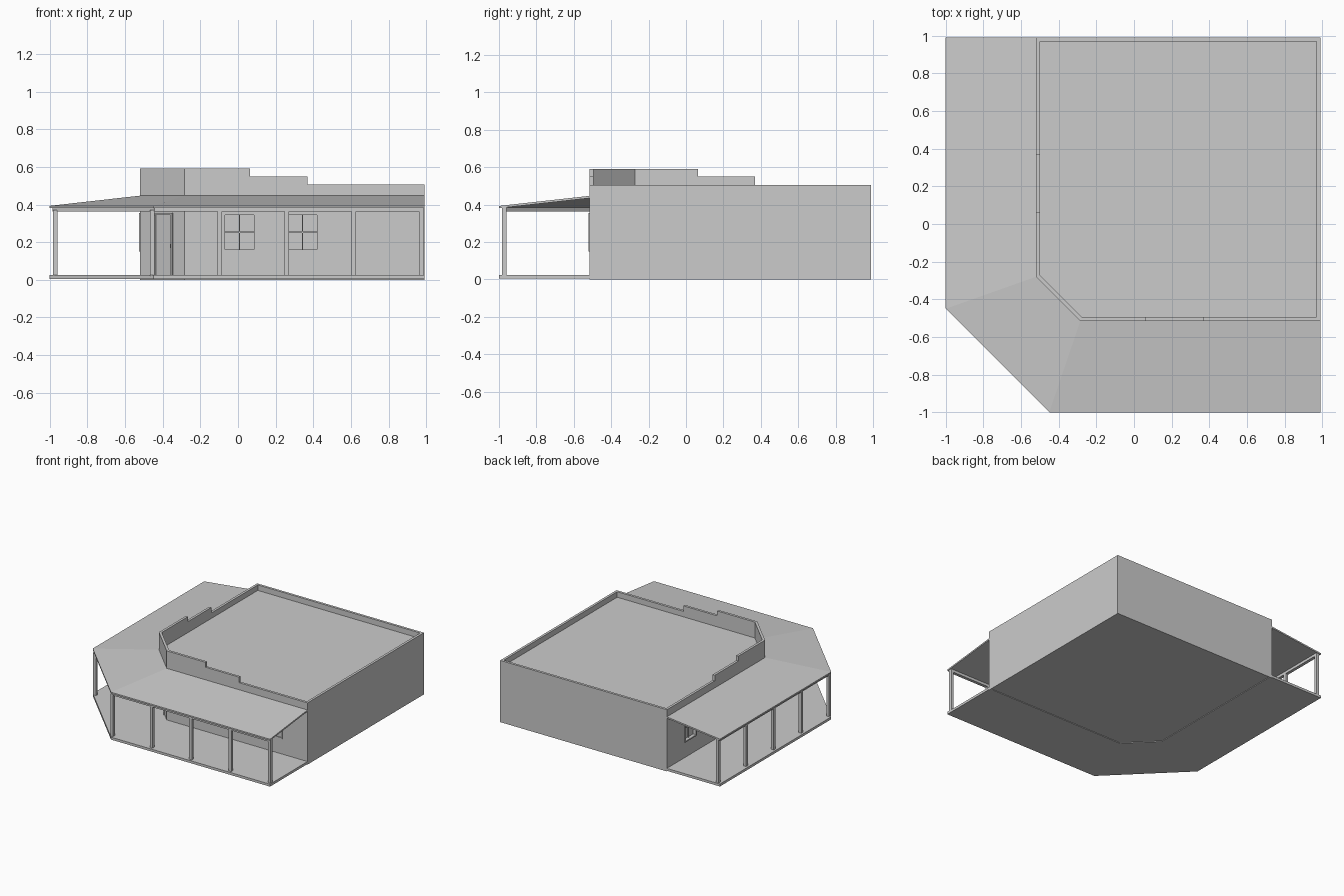
import bpy, bmesh, math
from mathutils import Vector, Matrix

cube = bpy.data.objects.get("Cube")
if cube:
    bpy.data.objects.remove(cube)

mat = bpy.data.materials.new("light grey")
mat.use_nodes = True
GREY = (0.6, 0.6, 0.6, 1)
mat.diffuse_color = GREY
mat.node_tree.nodes["Principled BSDF"].inputs["Base Color"].default_value = GREY


def finish(name, bm):
    bmesh.ops.recalc_face_normals(bm, faces=bm.faces[:])
    mesh = bpy.data.meshes.new(name)
    bm.to_mesh(mesh)
    bm.free()
    mesh.materials.append(mat)
    obj = bpy.data.objects.new(name, mesh)
    bpy.context.scene.collection.objects.link(obj)
    return obj


def prism(name, outline, z0, z1):
    bm = bmesh.new()
    low = [bm.verts.new((x, y, z0)) for x, y in outline]
    high = [bm.verts.new((x, y, z1)) for x, y in outline]
    bm.faces.new(low)
    bm.faces.new(high)
    for i in range(len(low)):
        j = (i + 1) % len(low)
        bm.faces.new((low[i], low[j], high[j], high[i]))
    return finish(name, bm)


def strip(name, outer, inner, z_outer, z_inner, thick, closed=False):
    """Band between two matching paths, with a thickness below it."""
    bm = bmesh.new()
    rows = [[bm.verts.new((x, y, z - d)) for x, y in path]
            for path, z, d in ((outer, z_outer, 0), (inner, z_inner, 0),
                               (inner, z_inner, thick), (outer, z_outer, thick))]
    n = len(outer)
    for i in range(n if closed else n - 1):
        j = (i + 1) % n
        for a in range(4):
            r, s = rows[a], rows[(a + 1) % 4]
            bm.faces.new((r[i], r[j], s[j], s[i]))
    if not closed:
        for i in (0, n - 1):
            bm.faces.new([r[i] for r in rows])
    return finish(name, bm)


def box(name, frame, x0, x1, d0, d1, z0, z1):
    """Box in a wall's frame: x along the wall, d outward from it."""
    bm = bmesh.new()
    bmesh.ops.create_cube(bm, size=1)
    for v in bm.verts:
        v.co = frame @ Vector((x0 if v.co.x < 0 else x1,
                               -d0 if v.co.y < 0 else -d1,
                               z0 if v.co.z < 0 else z1))
    return finish(name, bm)


# Plans of the house, its inner wall line and the porch
house = [(-.52, .99), (-.52, -.28), (-.285, -.515), (.99, -.515), (.99, .99)]
T = .02
inner = [(-.52 + T, .99 - T), (-.52 + T, -.272), (-.277, -.515 + T),
         (.99 - T, -.515 + T), (.99 - T, .99 - T)]
porch = [(-1, .99), (-1, -.45), (-.45, -1), (.99, -1)]

# House walls, roof and floor
walls = strip("walls", house, inner, .505, .505, .505, closed=True)
prism("flat_roof", inner, .44, .46)
prism("house_floor", inner, .005, .025)

# Stepped parapet around the cut corner
for top, reach in ((.55, .37), (.59, .065)):
    low = .505 if top < .59 else .55
    out = [(-.52, reach)] + house[1:3] + [(reach, -.515)]
    ins = [(-.52 + T, reach)] + inner[1:3] + [(reach, -.515 + T)]
    strip("parapet_step", out, ins, top, top, top - low)

# Porch deck, sloping roof and beam
prism("porch_deck", porch + house[3::-1], .005, .025)
strip("porch_roof", porch, house[:4], .393, .447, .012)
beam_out = [(-.985, .985), (-.985, -.444), (-.444, -.985), (.985, -.985)]
beam_in = [(-.96, .985), (-.96, -.434), (-.434, -.96), (.985, -.96)]
strip("porch_beam", beam_out, beam_in, .384, .384, .022)

# Porch posts along both open sides
P = .012
for i in range(5):
    a = -.455 + i * .357
    for x, y in ((a, -.972), (-.972, a)):
        prism("porch_post", [(x - P, y - P), (x + P, y - P), (x + P, y + P),
                             (x - P, y + P)], .02, .37)

# Wall frames: front, left side and cut corner
front = Matrix.Translation((0, -.515, 0))
side = Matrix.Translation((-.52, 0, 0)) @ Matrix.Rotation(-math.pi / 2, 4, "Z")
corner = Matrix.Translation((-.4025, -.3975, 0)) @ Matrix.Rotation(-math.pi / 4, 4, "Z")


def opening(frame, kind, x0, x1, z0, z1):
    cutter = box(kind + "_cutter", frame, x0, x1, -.06, .06, z0, z1)
    cutter.hide_render = True
    cutter.hide_viewport = True
    mod = walls.modifiers.new(kind, "BOOLEAN")
    mod.object = cutter
    mod.solver = "EXACT"
    # Recessed panel with a slim surround
    box(kind + "_panel", frame, x0, x1, -.03, -.022, z0, z1)
    w = .01
    for a, b in ((x0, x0 + w), (x1 - w, x1)):
        box(kind + "_jamb", frame, a, b, -.025, .006, z0, z1)
    box(kind + "_head", frame, x0 + w, x1 - w, -.025, .006, z1 - w, z1)
    if kind == "window":
        box("window_sill", frame, x0 + w, x1 - w, -.025, .006, z0, z0 + w)
        mid, half = (x0 + x1) / 2, (z0 + z1) / 2
        box("window_bar", frame, mid - .003, mid + .003, -.022, -.014, z0 + w, z1 - w)
        box("window_rail", frame, x0 + w, x1 - w, -.022, -.014, half - .003, half + .003)


for x0, x1 in ((-.08, .095), (.255, .43), (.61, .765)):
    opening(front, "window", x0, x1, .15, .355)
    opening(side, "window", -x1, -x0, .15, .355)
opening(corner, "door", -.08, .08, .025, .355)
box("door_handle", corner, .05, .062, -.022, -.01, .17, .19)
